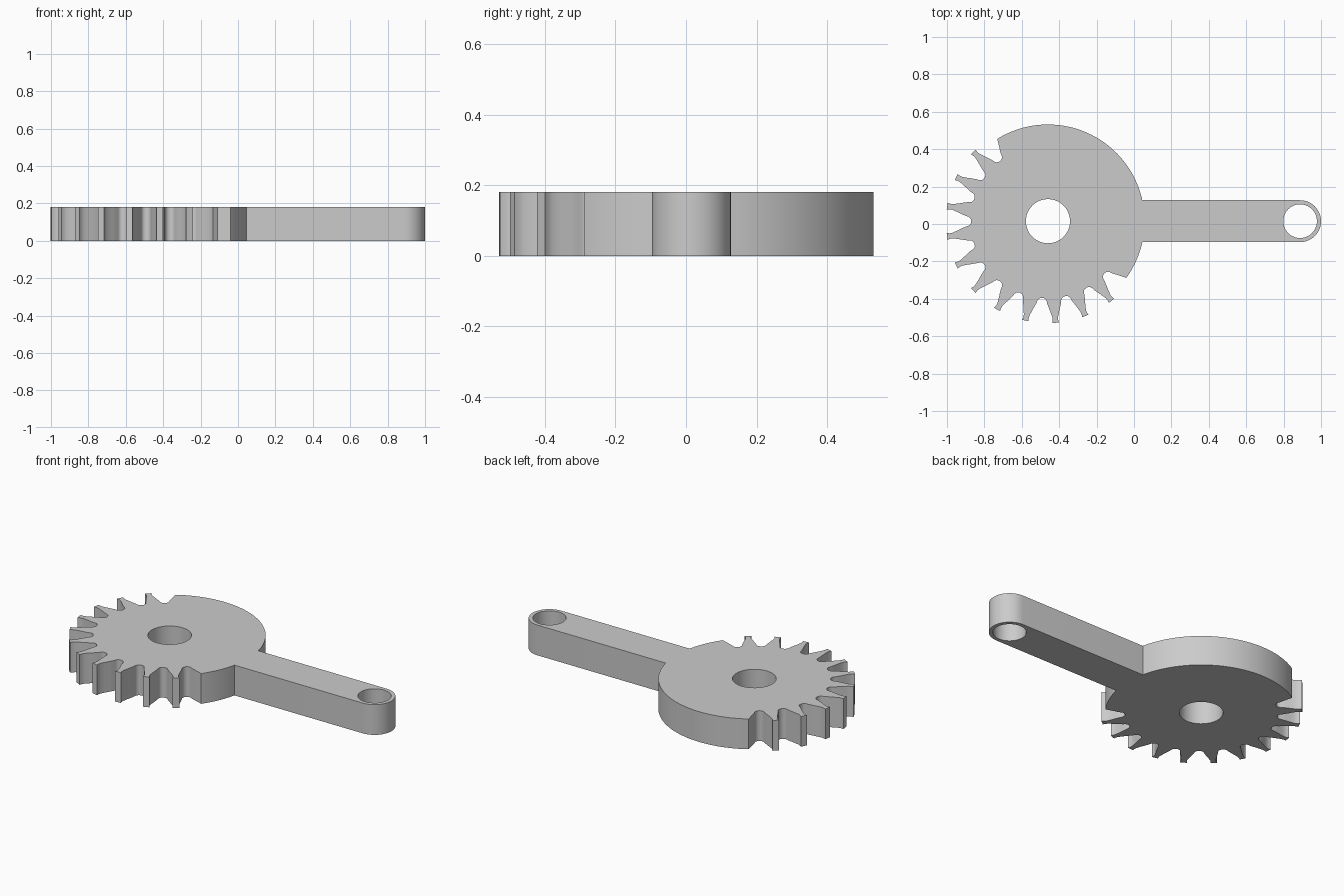
import bpy
from math import asin, cos, pi, radians, sin

cube = bpy.data.objects.get("Cube")
if cube:
    bpy.data.objects.remove(cube)

HUB_X, PIN_X, MID_Y = -0.46, 0.888, 0.015
HEIGHT = 0.18
DISC_R, ARM_R = 0.517, 0.112
PITCH, TEETH_MID = 360 / 21, 222.9

# Half tooth: (radius, half width in degrees), from tip to root
FLANK = [(0.545, 1.9), (0.53, 1.6), (0.515, 1.7), (0.49, 2.6), (0.465, 3.7),
         (0.44, 4.9), (0.428, 5.2), (0.419, 5.9), (0.413, 7.0)]
ROOT_R = 0.411


def polar(cx, radius, angle):
    return (cx + radius * cos(angle), MID_Y + radius * sin(angle))


def arc(cx, radius, start, end, steps):
    return [polar(cx, radius, start + (end - start) * i / steps)
            for i in range(steps + 1)]


def flank(centre, side, points):
    return [polar(HUB_X, r, radians(centre + side * a)) for r, a in points]


# Outline: plain disc edge, toothed sector, then the arm
join = asin(ARM_R / DISC_R)
first = TEETH_MID - 6 * PITCH
last = TEETH_MID + 6 * PITCH
below_tip = FLANK[3:]

outline = arc(HUB_X, DISC_R, join, radians(first + 1.6), 48)
outline += flank(first, 1, below_tip)
for k in range(-5, 6):
    centre = TEETH_MID + k * PITCH
    outline.append(polar(HUB_X, ROOT_R, radians(centre - PITCH / 2)))
    outline += flank(centre, -1, FLANK[::-1])
    outline += flank(centre, 1, FLANK)
outline.append(polar(HUB_X, ROOT_R, radians(last - PITCH / 2)))
outline += flank(last, -1, below_tip[::-1])
outline += arc(HUB_X, DISC_R, radians(last - 1.6), 2 * pi - join, 14)
outline += arc(PIN_X, ARM_R, -pi / 2, pi / 2, 24)

# Shaft hole and pin hole
shaft_hole = arc(HUB_X, 0.118, 0, 2 * pi, 48)[:-1]
pin_hole = arc(PIN_X, 0.09, 0, 2 * pi, 40)[:-1]

# Filled flat curve, extruded to the plate thickness
curve = bpy.data.curves.new("gear_arm_profile", "CURVE")
curve.dimensions = "2D"
curve.fill_mode = "BOTH"
curve.extrude = HEIGHT / 2
for loop in (outline, shaft_hole, pin_hole):
    spline = curve.splines.new("POLY")
    spline.points.add(len(loop) - 1)
    for point, (x, y) in zip(spline.points, loop):
        point.co = (x, y, 0, 1)
    spline.use_cyclic_u = True

gear = bpy.data.objects.new("sector_gear_with_arm", curve)
gear.location.z = HEIGHT / 2
bpy.context.collection.objects.link(gear)
bpy.ops.object.select_all(action="DESELECT")
gear.select_set(True)
bpy.context.view_layer.objects.active = gear
bpy.ops.object.convert(target="MESH")
gear = bpy.context.object

# Weld the caps to the walls and face everything outward
bpy.ops.object.mode_set(mode="EDIT")
bpy.ops.mesh.select_all(action="SELECT")
bpy.ops.mesh.remove_doubles(threshold=0.0001)
bpy.ops.mesh.normals_make_consistent(inside=False)
bpy.ops.object.mode_set(mode="OBJECT")
bpy.ops.object.shade_smooth_by_angle(angle=radians(30))

# Plain grey
grey = bpy.data.materials.new("grey")
grey.use_nodes = True
colour = (0.6, 0.6, 0.6, 1)
grey.diffuse_color = colour
grey.node_tree.nodes["Principled BSDF"].inputs["Base Color"].default_value = colour
gear.data.materials.clear()
gear.data.materials.append(grey)
